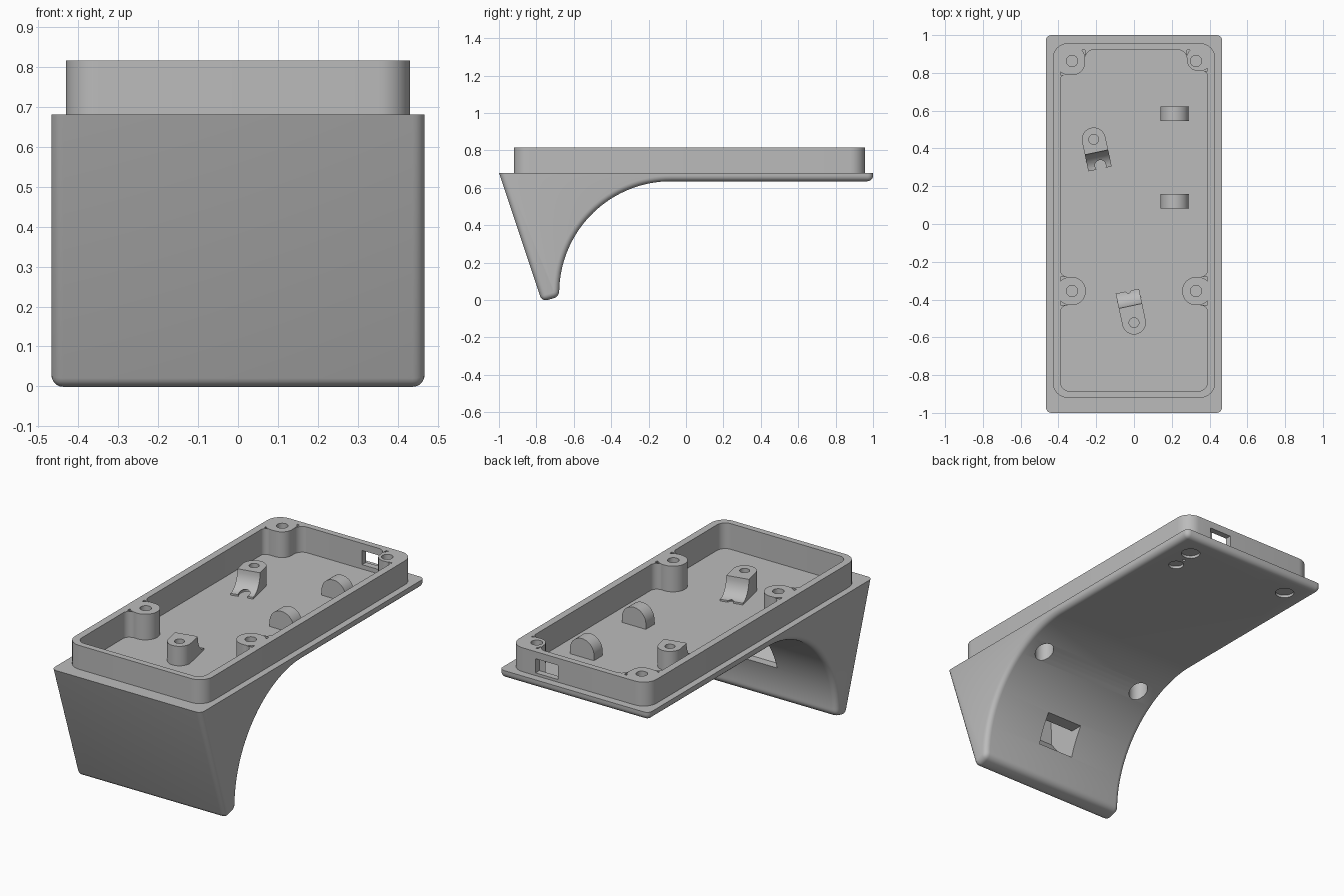
import bpy, bmesh
from math import cos, sin, pi, radians
from mathutils import Matrix, Vector

cube = bpy.data.objects.get("Cube")
if cube:
    bpy.data.objects.remove(cube, do_unlink=True)

grey = bpy.data.materials.new("plain grey")
grey.use_nodes = True
grey.diffuse_color = (0.5, 0.5, 0.5, 1)
grey.node_tree.nodes["Principled BSDF"].inputs["Base Color"].default_value = (0.5, 0.5, 0.5, 1)

FLOOR, LIP, RIM = 0.67, 0.68, 0.815
SIDE = Matrix(((0, 0, 1, 0), (1, 0, 0, 0), (0, 1, 0, 0), (0, 0, 0, 1)))  # (y, z) profile along x
ALONG_Y = Matrix(((-1, 0, 0, 0), (0, 0, 1, 0), (0, 1, 0, 0), (0, 0, 0, 1)))  # (-x, z) profile along y


def arc(cx, cy, r, a, b, n=8):
    return [(cx + r * cos(radians(a + (b - a) * i / n)),
             cy + r * sin(radians(a + (b - a) * i / n))) for i in range(n + 1)]


def round_rect(x0, x1, y0, y1, r):
    return (arc(x1 - r, y1 - r, r, 0, 90) + arc(x0 + r, y1 - r, r, 90, 180)
            + arc(x0 + r, y0 + r, r, 180, 270) + arc(x1 - r, y0 + r, r, 270, 360))


def prism(name, pts, lo, hi, matrix=Matrix(), bevel=None):
    bm = bmesh.new()
    face = bm.faces.new([bm.verts.new((x, y, lo)) for x, y in pts])
    out = bmesh.ops.extrude_face_region(bm, geom=[face])
    top = [v for v in out["geom"] if isinstance(v, bmesh.types.BMVert)]
    bmesh.ops.translate(bm, verts=top, vec=(0, 0, hi - lo))
    bmesh.ops.remove_doubles(bm, verts=bm.verts, dist=1e-5)
    bm.transform(matrix)
    bmesh.ops.recalc_face_normals(bm, faces=bm.faces)
    if bevel:
        edges = [e for e in bm.edges if e.calc_face_angle(0) > 0.4
                 and min(v.co.z for v in e.verts) < LIP - 0.001]
        bmesh.ops.bevel(bm, geom=edges, offset=bevel, segments=5, profile=0.5, affect='EDGES')
    mesh = bpy.data.meshes.new(name)
    bm.to_mesh(mesh)
    bm.free()
    mesh.materials.append(grey)
    obj = bpy.data.objects.new(name, mesh)
    bpy.context.collection.objects.link(obj)
    return obj


def cut(targets, cutter):
    for obj in targets:
        mod = obj.modifiers.new("cut", 'BOOLEAN')
        mod.operation, mod.solver, mod.object = 'DIFFERENCE', 'EXACT', cutter
        bpy.context.view_layer.objects.active = obj
        bpy.ops.object.modifier_apply(modifier="cut")
    bpy.data.objects.remove(cutter, do_unlink=True)


def drill(targets, x, y, r, lo, hi):
    cut(targets, prism("drill", arc(x, y, r, 0, 360, 32), lo, hi))


# Hooked base: slanted front, arched underside, thin plate to the back
profile = [(-1, LIP), (-0.77, -0.008), (-0.678, 0.018)]
profile += arc(-0.08, 0.037, 0.598, 178, 90, 32) + [(1, 0.635), (1, LIP)]
base = prism("hooked_base", profile, -0.467, 0.467, SIDE, bevel=0.03)

# Tray wall, with the inside hollowed down to the floor
wall = prism("tray_wall", round_rect(-0.43, 0.43, -0.92, 0.957, 0.08), FLOOR - 0.02, RIM)
cut([base, wall], prism("cavity", round_rect(-0.39, 0.39, -0.885, 0.922, 0.05), FLOOR, 1))

# Screw posts joined to the wall with concave fillets
parts = [base, wall]


def fillet(name, x, y, sx, sy, r):
    centre = Vector((x + sx * r, y + sy * r))
    curve = [(centre.x - sx * r * cos(t * pi / 16), centre.y - sy * r * sin(t * pi / 16))
             for t in range(9)]
    parts.append(prism(name, [(x, y)] + curve, FLOOR - 0.01, RIM))


for side, label in ((-1, "right"), (1, "left")):
    a, b = sorted((side * 0.41, side * 0.255))
    front = prism("front_post_" + label, round_rect(a, b, -0.43, -0.28, 0.074), 0.64, RIM)
    inner, low = (-0.26, 0.79) if side < 0 else (0.28, 0.81)
    a, b = sorted((side * 0.41, inner))
    back = prism("back_post_" + label, round_rect(a, b, low, 0.94, 0.06), 0.64, RIM)
    parts += [front, back]
    fillet("front_fillet_" + label, side * 0.391, -0.43, -side, -1, 0.04)
    fillet("front_fillet_" + label, side * 0.391, -0.28, -side, 1, 0.04)
    fillet("back_fillet_" + label, side * 0.391, low, -side, -1, 0.03)
    fillet("back_fillet_" + label, inner, 0.923, -side, -1, 0.05)
    for y, post in ((-0.355, front), (0.863, back)):
        drill([base, post], side * 0.328, y, 0.03, 0, 1)
        drill([base, post], side * 0.328, y, 0.05, 0, 0.7)

# Floor holes near the back
drill([base], 0.31, 0.72, 0.04, 0, 1)
drill([base], 0.31, 0.785, 0.008, 0, 1)

# Slot in the back wall
cut([wall], prism("slot", [(0.13, 0.695), (0.27, 0.695), (0.27, 0.775), (0.13, 0.775)],
                  -1.1, -0.85, ALONG_Y @ Matrix.Diagonal((-1, 1, -1, 1))))

# Chute from the floor out through the arch, with a flared mouth
chute = [(-0.83, 0.72), (-0.65, 0.72), (-0.65, 0.37), (-0.45, 0.37),
         (-0.45, 0.21), (-0.7, 0.21), (-0.82, 0.36)]
cut([base], prism("chute", chute, -0.112, 0.112, SIDE))
mouth = prism("mouth", [(-0.11, -0.83), (0.11, -0.83), (0.11, -0.65), (-0.11, -0.65)], 0.62, 0.69)
for v in mouth.data.vertices:
    if v.co.z > 0.65:
        v.co.x *= 1.4
        v.co.y = -0.737 + (v.co.y + 0.74) * 1.4
cut([base], mouth)

# Arched clips with a bore running front to back
for label, y in (("front", 0.12), ("back", 0.583)):
    outline = [(0.29, 0.66), (0.29, 0.7)] + arc(0.215, 0.7, 0.075, 0, 180, 20) + [(0.14, 0.66)]
    flip = ALONG_Y @ Matrix.Diagonal((-1, 1, 1, 1))
    clip = prism("clip_" + label, outline, y - 0.038, y + 0.038, flip)
    cut([clip], prism("bore", arc(0.205, 0.718, 0.047, 0, 360, 32), y - 0.1, y + 0.1, flip))
    parts.append(clip)


# Pair of tilted mounts, each with a concave foot facing the other
def mount(name, x, y, turn, flat, foot):
    place = Matrix.Translation((x, y, 0)) @ Matrix.Rotation(radians(turn), 4, 'Z')
    head = prism(name + "_head", arc(0, 0, 0.063, 180, 360, 16) + [(0.063, flat), (-0.063, flat)],
                 FLOOR - 0.01, 0.78, place)
    curve = [(flat + foot * (1 - cos(t * pi / 16)), 0.78 - 0.1 * sin(t * pi / 16)) for t in range(9)]
    ramp = prism(name + "_foot", [(flat - 0.01, 0.66), (flat - 0.01, 0.78)] + curve
                 + [(flat + foot, 0.66)], -0.063, 0.063, place @ SIDE)
    drill([head], x, y, 0.026, 0.69, 1)
    parts.extend((head, ramp))
    return ramp


front_foot = mount("front_mount", 0, -0.522, 12, 0.09, 0.08)
back_foot = mount("back_mount", -0.213, 0.448, 192, 0.07, 0.09)


def groove(targets, x, y, half_length):
    tool = prism("groove", arc(0, 0, 1, 0, 360, 24), -1, 1)
    bm = bmesh.new()
    bmesh.ops.create_uvsphere(bm, u_segments=24, v_segments=16, radius=1)
    bm.transform(Matrix.Translation((x, y, FLOOR + 0.004)) @ Matrix.Rotation(radians(12), 4, 'Z')
                 @ Matrix.Diagonal((0.032, half_length, 0.022, 1)))
    bm.to_mesh(tool.data)
    bm.free()
    cut(targets, tool)


groove([base, front_foot], -0.055, -0.24, 0.14)
groove([back_foot], -0.18, 0.32, 0.05)

# Smooth rounded surfaces, keep the hard edges
bpy.ops.object.select_all(action='DESELECT')
for obj in parts:
    obj.select_set(True)
bpy.context.view_layer.objects.active = base
bpy.ops.object.shade_smooth_by_angle(angle=radians(30))
